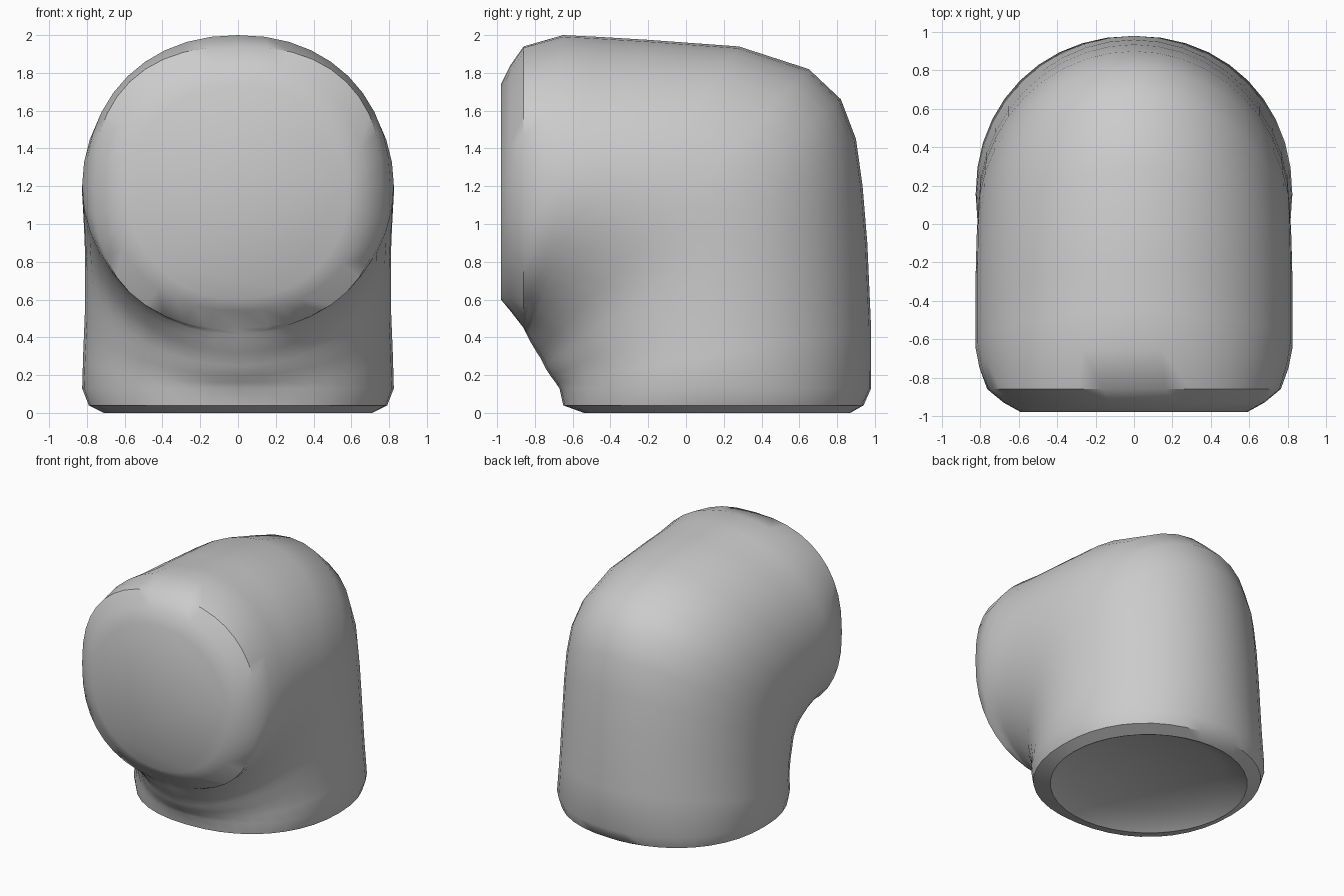
import bpy, bmesh, math
from mathutils import Vector

cube = bpy.data.objects.get("Cube")
if cube:
    bpy.data.objects.remove(cube, do_unlink=True)

mat = bpy.data.materials.new("plain grey")
mat.use_nodes = True
GREY = (0.6, 0.6, 0.6, 1)
mat.diffuse_color = GREY
mat.node_tree.nodes["Principled BSDF"].inputs["Base Color"].default_value = GREY

# Elbow sections: inner (y, z), outer (y, z), half width in x, squareness (2 = ellipse)
SECTIONS = [
    (-.38, .09, .70, .09, .55, 2),      # dished base
    (-.54, .00, .87, .00, .71, 2),
    (-.65, .04, .94, .04, .79, 2.2),    # base bevel
    (-.67, .13, .98, .13, .825, 2.1),
    (-.69, .16, .98, .45, .82, 2),      # bend
    (-.72, .20, .96, .90, .81, 2),
    (-.74, .23, .935, 1.20, .81, 2),
    (-.75, .25, .90, 1.45, .81, 2),
    (-.77, .29, .82, 1.66, .815, 2),
    (-.79, .32, .65, 1.82, .82, 2),
    (-.82, .37, .28, 1.94, .825, 2),
    (-.84, .41, -.20, 1.975, .825, 2),
    (-.845, .42, -.45, 1.99, .825, 2),
    (-.85, .43, -.65, 2.0, .805, 2.15),  # front bevel
    (-.86, .45, -.86, 1.94, .765, 2.4),
    (-.93, .54, -.93, 1.84, .68, 2.2),
    (-.98, .60, -.98, 1.74, .59, 2),    # flat front
]
SIDES = 40


def power(value, square):
    return math.copysign(abs(value) ** (2 / square), value)


def section_ring(bm, yi, zi, yo, zo, half, square):
    """Rounded section spanning the inner and outer points of the bend."""
    inner, outer = Vector((0, yi, zi)), Vector((0, yo, zo))
    mid, reach = (inner + outer) / 2, (outer - inner) / 2
    ring = []
    for i in range(SIDES):
        a = math.tau * i / SIDES
        across = Vector((half * power(math.sin(a), square), 0, 0))
        ring.append(bm.verts.new(mid + reach * power(math.cos(a), square) + across))
    return ring


# Loft the sections into one closed elbow
bm = bmesh.new()
rings = [section_ring(bm, *s) for s in SECTIONS]
for low, high in zip(rings, rings[1:]):
    for i in range(SIDES):
        j = (i + 1) % SIDES
        bm.faces.new((low[i], low[j], high[j], high[i]))
bm.faces.new(rings[0])
bm.faces.new(rings[-1])
bmesh.ops.recalc_face_normals(bm, faces=bm.faces)

mesh = bpy.data.meshes.new("pipe_elbow")
bm.to_mesh(mesh)
bm.free()
mesh.materials.append(mat)
elbow = bpy.data.objects.new("pipe_elbow", mesh)
bpy.context.collection.objects.link(elbow)
bpy.context.view_layer.objects.active = elbow
elbow.select_set(True)
bpy.ops.object.shade_smooth_by_angle(angle=math.radians(40))
